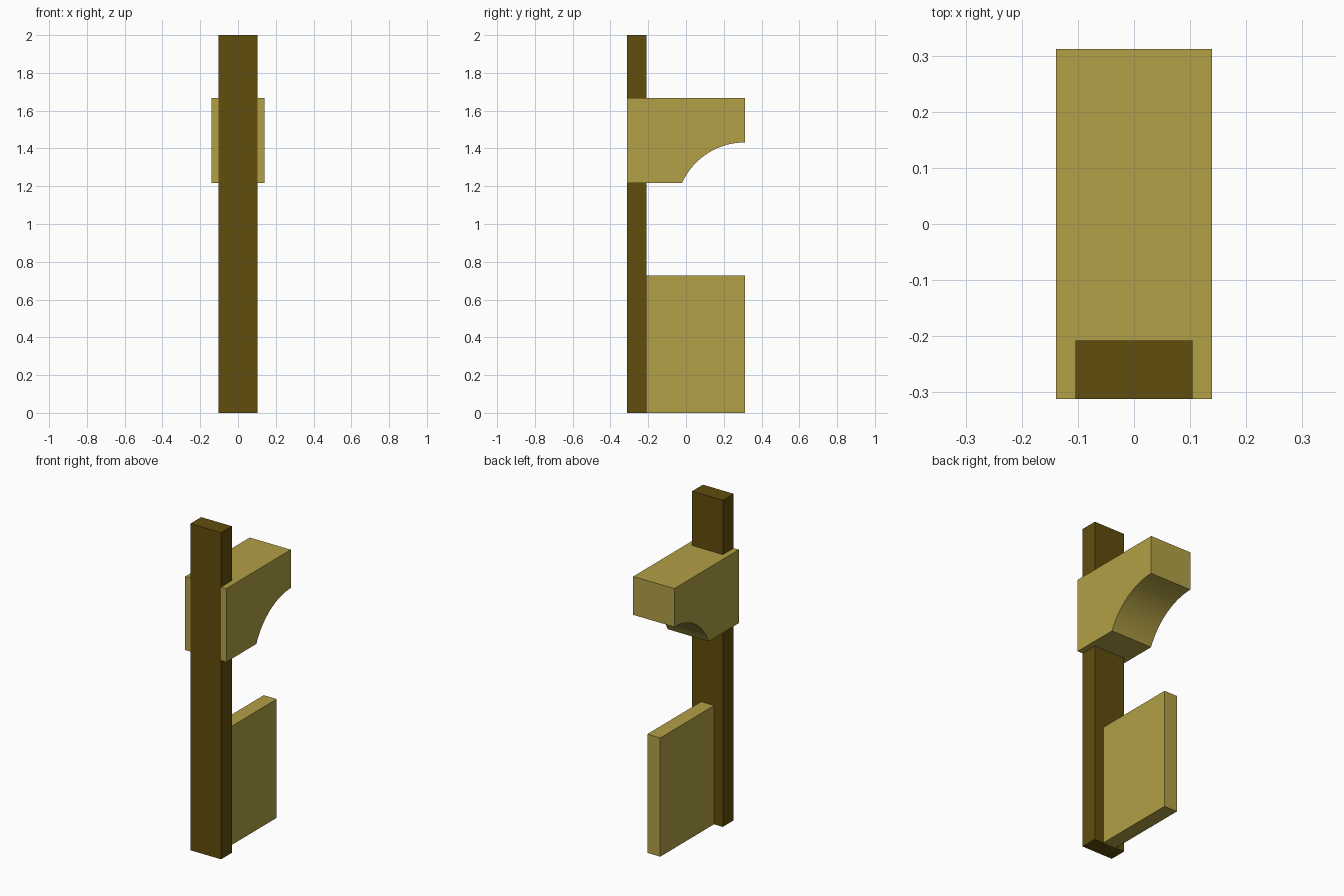
import bpy, bmesh, math

if "Cube" in bpy.data.objects:
    bpy.data.objects.remove(bpy.data.objects["Cube"])

HALF_DEPTH = 0.312     # front and back limits in y
POST_BACK = -0.208


def material(name, rgb):
    m = bpy.data.materials.new(name)
    m.diffuse_color = (*rgb, 1.0)
    m.use_nodes = True
    m.node_tree.nodes["Principled BSDF"].inputs["Base Color"].default_value = m.diffuse_color
    return m


dark_wood = material("dark_wood", (0.119, 0.074, 0.004))
pale_wood = material("pale_wood", (0.445, 0.352, 0.061))


def extrude_profile(name, profile, half_width, mat):
    """Extrude a closed (y, z) profile symmetrically along x."""
    bm = bmesh.new()
    face = bm.faces.new([bm.verts.new((-half_width, y, z)) for y, z in profile])
    ext = bmesh.ops.extrude_face_region(bm, geom=[face])
    verts = [g for g in ext["geom"] if isinstance(g, bmesh.types.BMVert)]
    bmesh.ops.translate(bm, verts=verts, vec=(2 * half_width, 0, 0))
    bmesh.ops.recalc_face_normals(bm, faces=bm.faces)
    mesh = bpy.data.meshes.new(name)
    bm.to_mesh(mesh)
    bm.free()
    mesh.materials.append(mat)
    obj = bpy.data.objects.new(name, mesh)
    bpy.context.collection.objects.link(obj)
    return obj


def rect(y0, y1, z0, z1):
    return [(y0, z0), (y1, z0), (y1, z1), (y0, z1)]


# Upright post and lower panel
extrude_profile("post", rect(-HALF_DEPTH, POST_BACK, 0, 2), 0.104, dark_wood)
extrude_profile("lower_panel", rect(POST_BACK, HALF_DEPTH, 0, 0.727), 0.044, pale_wood)

# Bracket with a concave curved underside
BOTTOM, TOP, TIP, ARC_START = 1.217, 1.667, 1.432, -0.021
dy, dz = HALF_DEPTH - ARC_START, TIP - BOTTOM
radius = (dy * dy + dz * dz) / (2 * dz)
a0 = math.atan2(radius - dz, -dy)
steps = 16
arc = []
for i in range(steps + 1):
    a = a0 + (math.pi / 2 - a0) * i / steps
    arc.append((HALF_DEPTH + radius * math.cos(a), TIP - radius + radius * math.sin(a)))
profile = [(-HALF_DEPTH, BOTTOM)] + arc + [(HALF_DEPTH, TOP), (-HALF_DEPTH, TOP)]
bracket = extrude_profile("bracket", profile, 0.139, pale_wood)

# Notch in the bracket that houses the post
cutter = extrude_profile("notch_cutter", rect(-0.5, POST_BACK, 1, 1.9), 0.104, pale_wood)
cutter.hide_render = True
mod = bracket.modifiers.new("notch", 'BOOLEAN')
mod.operation = 'DIFFERENCE'
mod.solver = 'EXACT'
mod.object = cutter
bpy.context.view_layer.objects.active = bracket
bracket.select_set(True)
bpy.ops.object.modifier_apply(modifier=mod.name)
bpy.data.objects.remove(cutter)
bpy.ops.object.shade_smooth_by_angle(angle=math.radians(30))
